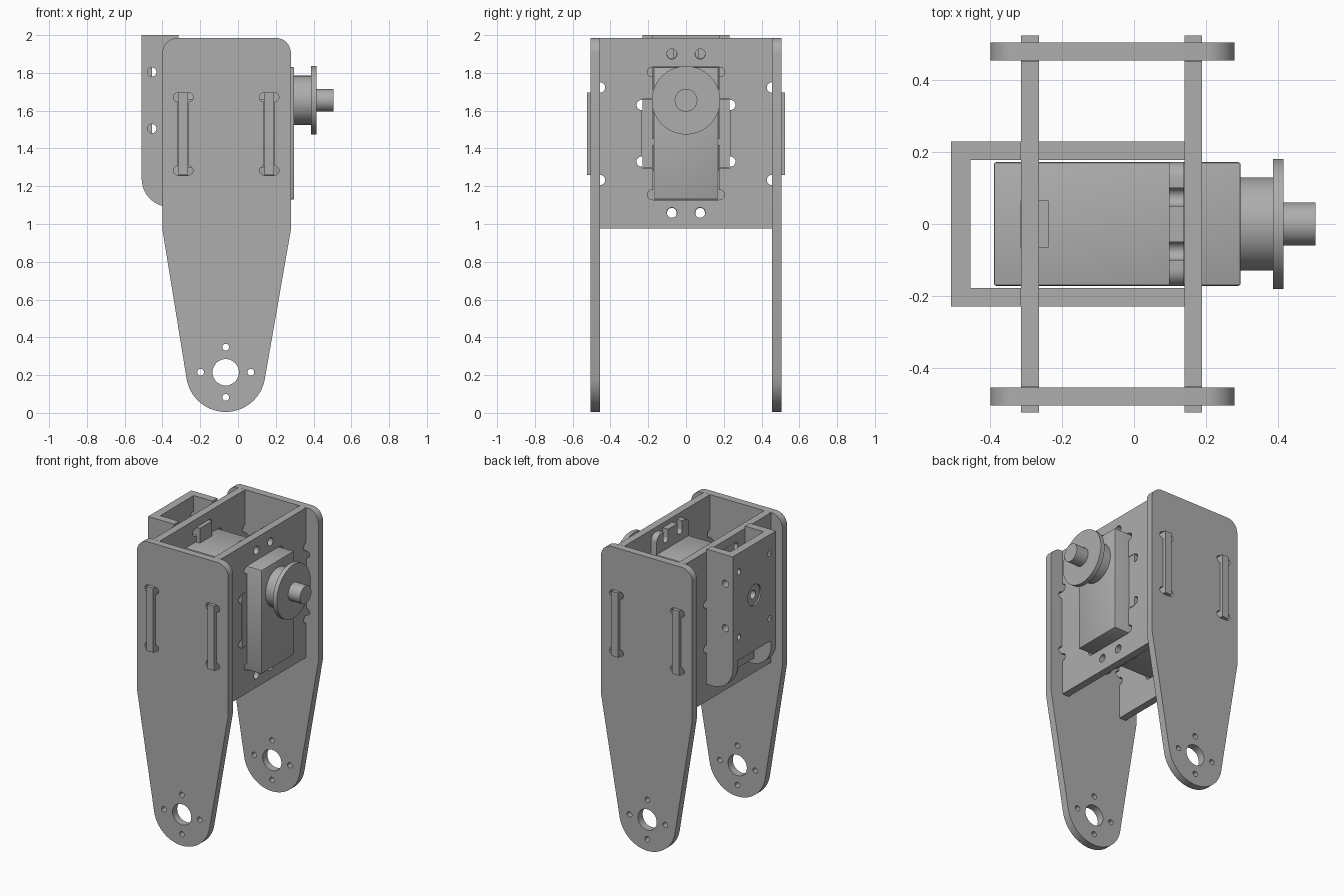
import bpy
import bmesh
from math import cos, sin, radians, pi

cube = bpy.data.objects.get("Cube")
if cube:
    bpy.data.objects.remove(cube, do_unlink=True)

grey = bpy.data.materials.new("plain grey")
grey.use_nodes = True
grey.diffuse_color = (0.42, 0.42, 0.42, 1)
grey.node_tree.nodes["Principled BSDF"].inputs["Base Color"].default_value = grey.diffuse_color


def arc(u, v, r, start, end, steps=12):
    """Points along an arc, angles in degrees."""
    angles = [radians(start + (end - start) * i / steps) for i in range(steps + 1)]
    return [(u + r * cos(a), v + r * sin(a)) for a in angles]


def circle(u, v, r, steps=32):
    return arc(u, v, r, 0, 360, steps)[:-1]


def rect(u0, u1, v0, v1):
    return [(u0, v0), (u1, v0), (u1, v1), (u0, v1)]


def rounded(u0, u1, v0, v1, r):
    return (arc(u1 - r, v1 - r, r, 0, 90) + arc(u0 + r, v1 - r, r, 90, 180)
            + arc(u0 + r, v0 + r, r, 180, 270) + arc(u1 - r, v0 + r, r, 270, 360))


def prism(name, outline, axis, lo, hi):
    """Extrude an outline: axis 'x' takes (y, z) points, axis 'y' takes (x, z)."""
    bm = bmesh.new()
    verts = [bm.verts.new((lo, u, v) if axis == "x" else (u, lo, v)) for u, v in outline]
    face = bm.faces.new(verts)
    extruded = bmesh.ops.extrude_face_region(bm, geom=[face])["geom"]
    top = [g for g in extruded if isinstance(g, bmesh.types.BMVert)]
    shift = (hi - lo, 0, 0) if axis == "x" else (0, hi - lo, 0)
    bmesh.ops.translate(bm, verts=top, vec=shift)
    bmesh.ops.recalc_face_normals(bm, faces=bm.faces)
    mesh = bpy.data.meshes.new(name)
    bm.to_mesh(mesh)
    bm.free()
    mesh.materials.append(grey)
    obj = bpy.data.objects.new(name, mesh)
    bpy.context.collection.objects.link(obj)
    return obj


def select(obj):
    bpy.ops.object.select_all(action="DESELECT")
    obj.select_set(True)
    bpy.context.view_layer.objects.active = obj


def cut(obj, holes, axis, lo, hi):
    """Cut each outline through the part."""
    for hole in holes:
        cutter = prism("cutter", hole, axis, lo - 0.03, hi + 0.03)
        cutter.hide_render = True
        mod = obj.modifiers.new("hole", "BOOLEAN")
        mod.operation = "DIFFERENCE"
        mod.solver = "EXACT"
        mod.object = cutter
        select(obj)
        bpy.ops.object.modifier_apply(modifier=mod.name)
        bpy.data.objects.remove(cutter, do_unlink=True)


def part(name, outline, axis, lo, hi, holes=(), bevel=0):
    obj = prism(name, outline, axis, lo, hi)
    cut(obj, holes, axis, lo, hi)
    select(obj)
    if bevel:
        mod = obj.modifiers.new("soft edges", "BEVEL")
        mod.width = bevel
        mod.segments = 2
        bpy.ops.object.modifier_apply(modifier=mod.name)
    bpy.ops.object.shade_smooth_by_angle(angle=radians(30))
    return obj


AXIS_Z = 1.655                      # height of the motor shaft
CROSS_X = {"front": 0.165, "rear": -0.29}
BORE = (-0.065, 0.215)              # pivot at the foot of each side plate

# Side plates: rounded top, tapering to a round foot with a bolt circle
side = (arc(*BORE, 0.21, 190, 350, 32) + [(0.28, 0.97)]
        + arc(0.2, 1.905, 0.08, 0, 90) + arc(-0.32, 1.905, 0.08, 90, 180) + [(-0.4, 0.97)])
side_holes = [circle(*BORE, 0.07)]
for k in range(4):
    a = k * pi / 2
    side_holes.append(circle(BORE[0] + 0.133 * cos(a), BORE[1] + 0.133 * sin(a), 0.018, 16))
for cx in CROSS_X.values():
    side_holes.append(rect(cx - 0.027, cx + 0.027, 1.257, 1.697))
    for dx in (-0.028, 0.028):
        side_holes += [circle(cx + dx, z, 0.024, 20) for z in (1.283, 1.671)]
for name, lo in (("left_side_plate", -0.505), ("right_side_plate", 0.455)):
    part(name, side, "y", lo, lo + 0.05, side_holes)

# Cross plates: tabs through the sides, motor window, arm slots, screw holes
w, t = 0.4545, 0.525
cross = [(-w, 0.975), (w, 0.975), (w, 1.26), (t, 1.26), (t, 1.695), (w, 1.695), (w, 1.985),
         (-w, 1.985), (-w, 1.695), (-t, 1.695), (-t, 1.26), (-w, 1.26)]
cross_holes = [rect(-0.176, 0.176, 1.127, 1.833)]
for s in (-1, 1):
    cross_holes.append(rect(*sorted((s * 0.17, s * 0.232)), 1.297, 1.663))
    cross_holes += [circle(s * 0.235, z, 0.027, 20) for z in (1.33, 1.63)]
    cross_holes += [circle(s * 0.18, z, 0.025, 20) for z in (1.155, 1.805)]
    cross_holes += [circle(s * 0.075, z, 0.027, 20) for z in (1.06, 1.9)]
    cross_holes += [circle(s * 0.456, z, 0.028, 20) for z in (1.233, 1.723)]
for name, cx in CROSS_X.items():
    part(name + "_cross_plate", cross, "x", cx - 0.025, cx + 0.025, cross_holes)

# Rear bracket: two arms reaching through both cross plates, and a back panel
arm = [(-0.51, 2.0)] + arc(-0.36, 1.24, 0.15, 180, 270) + [
    (-0.315, 1.09), (-0.315, 1.3), (0.19, 1.3), (0.19, 1.66), (-0.315, 1.66), (-0.315, 2.0)]
arm_holes = [circle(-0.455, AXIS_Z + dz, 0.024, 20) for dz in (-0.15, 0.15)]
for name, lo in (("left_bracket_arm", -0.23), ("right_bracket_arm", 0.178)):
    part(name, arm, "y", lo, lo + 0.052, arm_holes)
panel_holes = [circle(0, AXIS_Z, 0.07)]
panel_holes += [circle(s * 0.165, AXIS_Z + dz, 0.02, 16) for s in (-1, 1) for dz in (-0.22, 0.22)]
part("bracket_back_panel", rect(-0.178, 0.178, 1.28, 2.0), "x", -0.51, -0.455, panel_holes)
part("pivot_bush", circle(0, AXIS_Z, 0.07), "x", -0.5, -0.455, [circle(0, AXIS_Z, 0.028, 20)])

# Motor: body, mounting flange with open slots, cable guide
part("motor_body", rect(-0.172, 0.172, 1.13, 1.83), "x", -0.39, 0.297, bevel=0.006)
slots = []
for y in (-0.075, 0.075):
    slots.append(arc(y, 1.9, 0.025, 180, 360) + [(y + 0.025, 2.1), (y - 0.025, 2.1)])
    slots.append(arc(y, 1.06, 0.025, 0, 180) + [(y - 0.025, 0.9), (y + 0.025, 0.9)])
part("motor_flange", rounded(-0.172, 0.172, 1.005, 1.955, 0.045), "x", 0.098, 0.139, slots)
part("cable_guide", rect(-0.065, 0.065, 1.8, 1.93), "x", -0.316, -0.238)

# Output: collar, horn disc and shaft
part("output_collar", circle(0, AXIS_Z, 0.13, 48), "x", 0.29, 0.39)
part("horn_disc", circle(0, AXIS_Z, 0.181, 64), "x", 0.387, 0.416)
part("output_shaft", circle(0, AXIS_Z, 0.06), "x", 0.41, 0.505)
